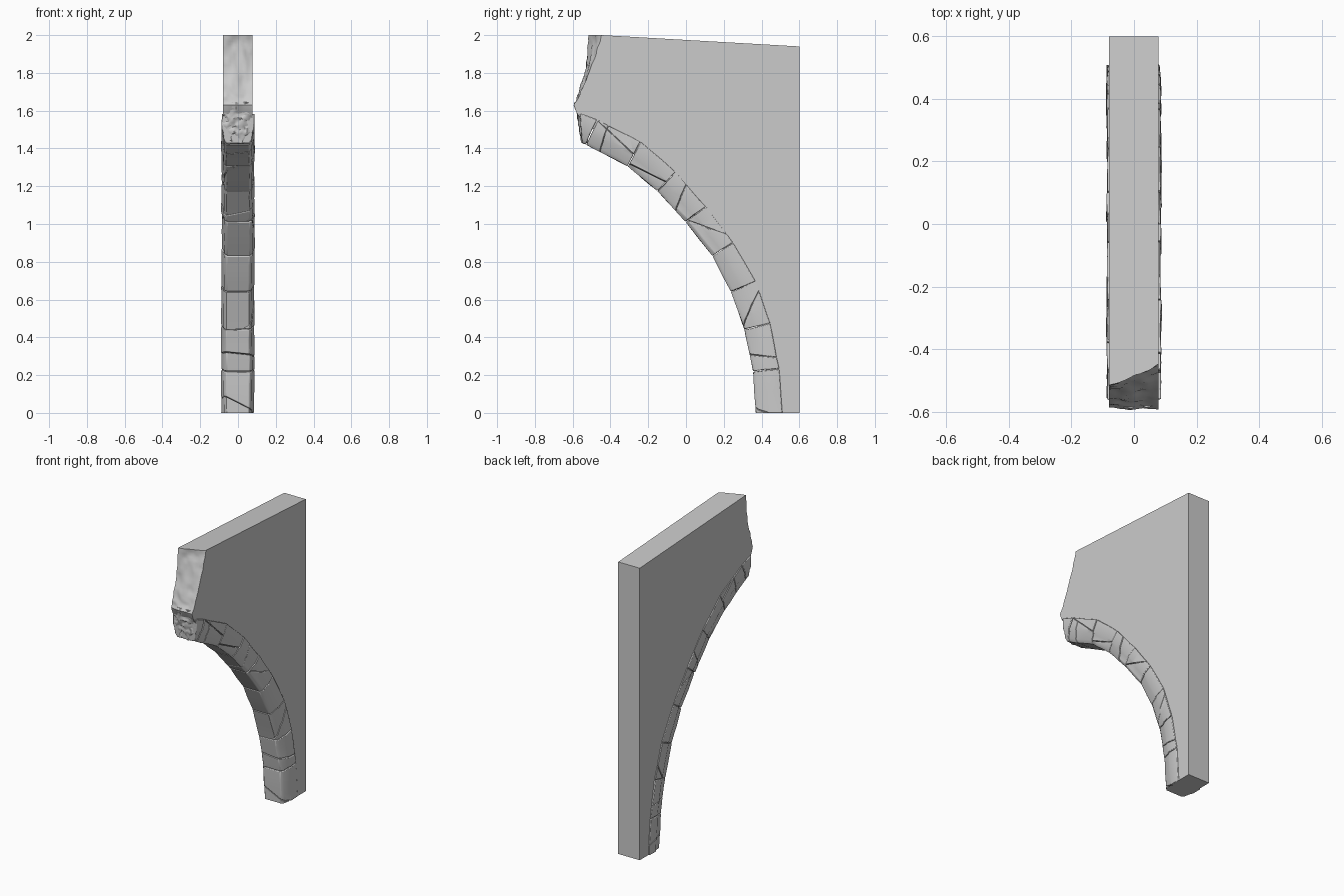
import bpy, bmesh, random
from mathutils import Vector, noise

if "Cube" in bpy.data.objects:
    bpy.data.objects.remove(bpy.data.objects["Cube"])

random.seed(4)

# Arch joints: (inner y, inner z, outer y, outer z) from the foot to the broken tip
JOINTS = [(.37, 0, .51, 0), (.355, .22, .492, .235), (.31, .44, .445, .475),
          (.24, .64, .37, .695), (.14, .83, .25, .90), (0, 1.01, .105, 1.09),
          (-.15, 1.175, -.055, 1.275), (-.31, 1.305, -.24, 1.435),
          (-.53, 1.42, -.465, 1.55), (-.553, 1.43, -.568, 1.585)]
# Half of the rib section: (depth from soffit 0 to outer edge 1, half width)
SECTION = [(1, .085), (.52, .087), (.4, .079), (.12, .074), (0, .06)]
# Cracks: stone number -> point (y, z) and plane normal
CRACKS = {0: [(.43, .04, (.5, .25, 1))], 1: [(.40, .31, (.1, .1, 1))],
          2: [(.365, .53, (.45, 1, -.5))], 4: [(.11, 1.0, (.2, .35, 1))],
          5: [(-.01, 1.13, (.3, 1, -.45))], 6: [(-.17, 1.24, (-.2, .5, 1))],
          7: [(-.33, 1.44, (.2, .75, .8)), (-.42, 1.44, (.25, 1, -.35))]}


def across(j, u):
    return Vector((0, j[0] + (j[2] - j[0]) * u, j[1] + (j[3] - j[1]) * u))


def finish(bm, name, bevel=0, angle=.6):
    bmesh.ops.recalc_face_normals(bm, faces=bm.faces)
    me = bpy.data.meshes.new(name)
    bm.to_mesh(me)
    bm.free()
    ob = bpy.data.objects.new(name, me)
    bpy.context.collection.objects.link(ob)
    bpy.ops.object.select_all(action='DESELECT')
    ob.select_set(True)
    bpy.context.view_layer.objects.active = ob
    bpy.ops.object.shade_smooth_by_angle(angle=angle)
    if bevel:
        m = ob.modifiers.new("worn_edges", 'BEVEL')
        m.width, m.segments, m.limit_method, m.angle_limit = bevel, 2, 'ANGLE', .6
    return ob


def loft(rings):
    bm = bmesh.new()
    rows = [[bm.verts.new(p) for p in r] for r in rings]
    n = len(rows[0])
    for a, b in zip(rows, rows[1:]):
        for i in range(n):
            k = (i + 1) % n
            bm.faces.new((a[i], a[k], b[k], b[i]))
    bm.faces.new(rows[0])
    bm.faces.new(rows[-1])
    return bm


def rough(p, scale, amount):
    return noise.noise(Vector(p) * scale) * amount


def cut(bm, co, no):
    geom = bm.verts[:] + bm.edges[:] + bm.faces[:]
    r = bmesh.ops.bisect_plane(bm, geom=geom, plane_co=co, plane_no=no, clear_outer=True)
    edges = [e for e in r['geom_cut'] if isinstance(e, bmesh.types.BMEdge)]
    bmesh.ops.holes_fill(bm, edges=edges)


# Arch stones, cracked into shards
for s, (a, b) in enumerate(zip(JOINTS, JOINTS[1:])):
    rings = []
    gap = .002 / max((across(b, 0) - across(a, 0)).length, .03)
    for i in range(5):
        t = gap + (1 - 2 * gap) * i / 4
        if s == 0 and i == 0:
            t = 0
        ring = []
        for side in (1, -1):
            for u, w in (SECTION if side == 1 else SECTION[::-1]):
                p = across(a, u).lerp(across(b, u), t)
                p.x = side * w
                wob = noise.noise_vector(p * 9) * .004
                if p.z < .01:
                    wob.z = 0
                ring.append(p + wob)
        rings.append(ring)
    shards = [loft(rings)]
    for y, z, no in CRACKS.get(s, []):
        no, co, new = Vector(no).normalized(), Vector((0, y, z)), []
        for bm in shards:
            for d in (1, -1):
                part = bm.copy()
                cut(part, co - no * d * .0015, no * d)
                if len(part.faces) > 3:
                    new.append(part)
                else:
                    part.free()
            bm.free()
        shards = new
    for k, bm in enumerate(shards):
        if len(shards) > 1:
            bmesh.ops.translate(bm, verts=bm.verts, vec=(random.uniform(-.002, .002), 0, 0))
        finish(bm, f"arch_stone_{s + 1}_{k + 1}", .004)

# Wall slab with a ragged broken front edge, lofted across its thickness
broken = [(-.485, 2), (-.5, 1.9), (-.535, 1.78), (-.565, 1.69), (-.592, 1.63)]
edge = []
for (y0, z0), (y1, z1) in zip(broken, broken[1:]):
    edge += [(y0 + (y1 - y0) * i / 6, z0 + (z1 - z0) * i / 6) for i in range(6)]
edge += [broken[-1], (-.57, 1.59), (-.545, 1.54)]
under = [across(j, .5) for j in JOINTS[-3::-1]]
rings = []
for i in range(17):
    x = -.08 + .158 * i / 16
    ring = []
    for y, z in edge:
        slant = .4 * x * max(0, min(1, (z - 1.63) / .37))
        ring.append((x, max(-.6, y + slant + rough((x, y, z), 16, .012)
                            + rough((x, y, z), 45, .004)), z))
    ring += [(x, p.y, p.z) for p in under]
    ring += [(x, .6, 0), (x, .6, 1.94)]
    rings.append(ring)
finish(loft(rings), "wall_slab", angle=.7)

# Rough fracture at the tip of the arch
rings = []
for i in range(25):
    t = i / 24
    z = 1.43 + .215 * t
    half = .06 + .018 * min(1, t * 5)
    if t > .8:
        half = .079
    ring = []
    for k in range(17):
        x = half * (k / 8 - 1)
        p = (x, 0, z)
        y = -.55 - .036 * t + rough(p, 28, .012) + rough(p, 70, .007)
        y += .012 * abs(k / 8 - 1) ** 3
        ring.append((x - .001, max(-.6, y), z + rough((x, 3, t), 30, .01)))
    back = -.52 if t < .9 else -.55
    ring += [(half - .001, back, z), (-half - .001, back, z)]
    rings.append(ring)
finish(loft(rings), "broken_arch_tip", angle=.7)
